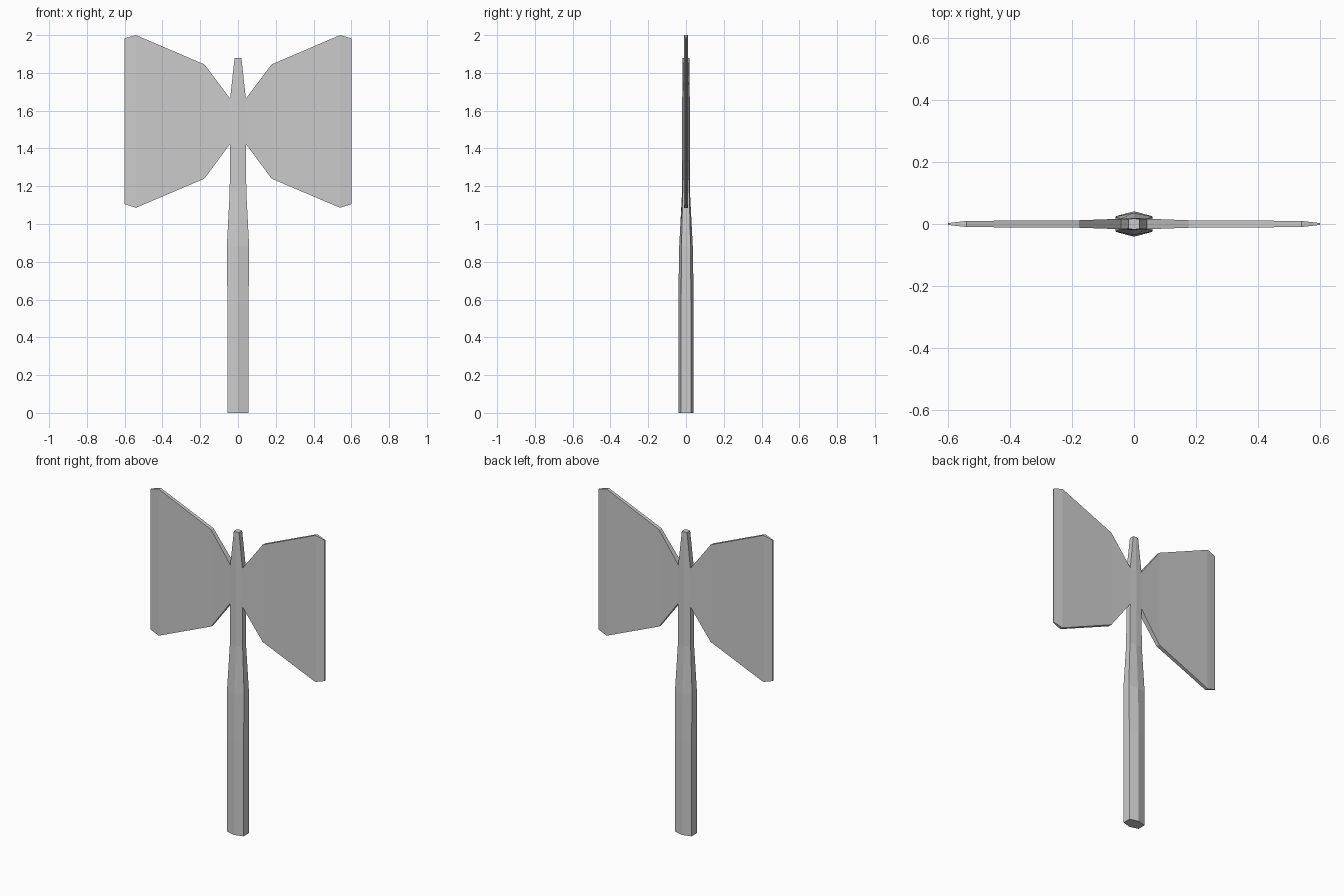
import bpy, bmesh

if "Cube" in bpy.data.objects:
    bpy.data.objects.remove(bpy.data.objects["Cube"])


def loft(name, rings):
    """Skin a closed solid through a series of equal-length vertex rings."""
    bm = bmesh.new()
    loops = [[bm.verts.new(p) for p in ring] for ring in rings]
    for a, b in zip(loops, loops[1:]):
        n = len(a)
        for i in range(n):
            j = (i + 1) % n
            bm.faces.new((a[i], a[j], b[j], b[i]))
    bm.faces.new(loops[0][::-1])
    bm.faces.new(loops[-1])
    bmesh.ops.recalc_face_normals(bm, faces=bm.faces)
    mesh = bpy.data.meshes.new(name)
    bm.to_mesh(mesh)
    bm.free()
    obj = bpy.data.objects.new(name, mesh)
    bpy.context.collection.objects.link(obj)
    return obj


def hexagon(z, w, side, ridge):
    """Six-sided section: flat sides at x = +-w, ridge front and back."""
    return [(w, -side, z), (w, side, z), (0, ridge, z),
            (-w, side, z), (-w, -side, z), (0, -ridge, z)]


# Handle: height, half width, half depth at the side, half depth at the ridge
handle_profile = [
    (0.00, 0.056, 0.026, 0.041),
    (0.58, 0.056, 0.026, 0.041),
    (0.88, 0.059, 0.024, 0.036),
    (1.17, 0.044, 0.017, 0.021),
    (1.42, 0.042, 0.017, 0.020),
    (1.66, 0.042, 0.017, 0.020),
    (1.88, 0.018, 0.015, 0.018),
]
loft("handle", [hexagon(*row) for row in handle_profile])

# Blades: distance out, bottom, top, half thickness
blade_profile = [
    (0.030, 1.440, 1.640, 0.017),
    (0.042, 1.424, 1.664, 0.017),
    (0.178, 1.240, 1.845, 0.012),
    (0.540, 1.086, 2.000, 0.010),
    (0.600, 1.105, 1.983, 0.003),
]
for side, name in ((1, "right_blade"), (-1, "left_blade")):
    loft(name, [[(side * x, -t, lo), (side * x, t, lo),
                 (side * x, t, hi), (side * x, -t, hi)]
                for x, lo, hi, t in blade_profile])
